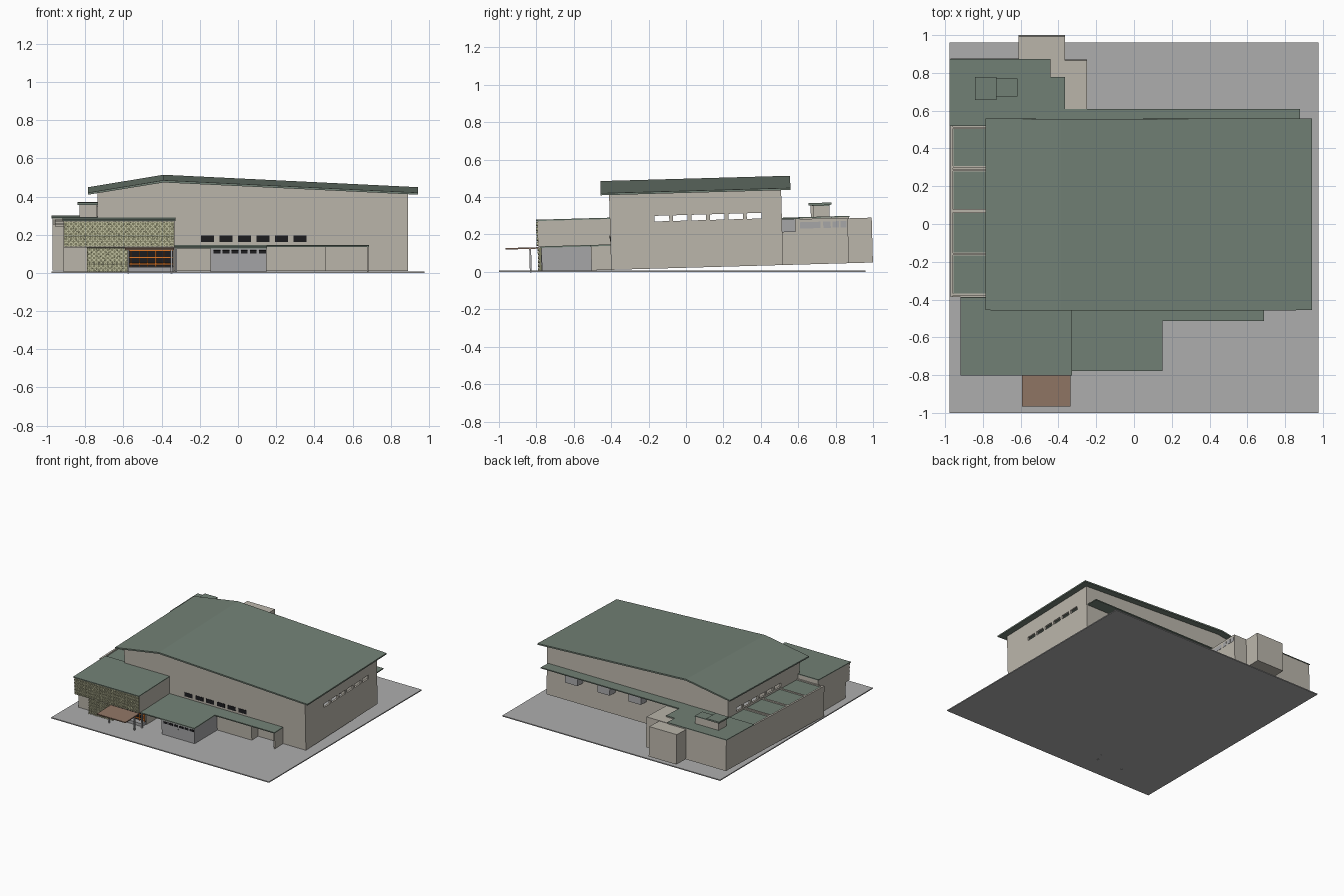
import bpy, bmesh, math
from mathutils import Matrix

if "Cube" in bpy.data.objects:
    bpy.data.objects.remove(bpy.data.objects["Cube"])

# The whole building leans very slightly about x, rising to the rear of the flat site
PIVOT = (0, -0.79, 0.005)
TILT = (Matrix.Translation(PIVOT) @ Matrix.Rotation(0.028, 4, 'X')
        @ Matrix.Translation([-c for c in PIVOT]))


def mat(name, r, g, b):
    m = bpy.data.materials.new(name)
    m.diffuse_color = (r, g, b, 1)
    m.use_nodes = True
    m.node_tree.nodes["Principled BSDF"].inputs["Base Color"].default_value = m.diffuse_color
    return m


BEIGE = mat("beige_wall", 0.50, 0.47, 0.41)
GREEN = mat("green_roof", 0.17, 0.22, 0.18)
DARK = mat("dark_glass", 0.012, 0.012, 0.014)
PALE = mat("pale_screen", 0.55, 0.55, 0.36)
OLIVE = mat("screen_recess", 0.22, 0.22, 0.13)
BROWN = mat("brown_canopy", 0.28, 0.18, 0.13)
ORANGE = mat("orange_frame", 0.75, 0.19, 0.02)
GREY = mat("metal_grey", 0.38, 0.38, 0.39)
PAVE = mat("paving", 0.42, 0.42, 0.42)


def finish(name, bm, material, tilt=True):
    bmesh.ops.recalc_face_normals(bm, faces=bm.faces)
    if tilt:
        bm.transform(TILT)
    me = bpy.data.meshes.new(name)
    bm.to_mesh(me)
    bm.free()
    me.materials.append(material)
    ob = bpy.data.objects.new(name, me)
    bpy.context.collection.objects.link(ob)
    return ob


def boxes(name, spans, material, tilt=True):
    """One object from a list of (x0, x1, y0, y1, z0, z1) spans."""
    bm = bmesh.new()
    for x0, x1, y0, y1, z0, z1 in spans:
        m = (Matrix.Translation(((x0 + x1) / 2, (y0 + y1) / 2, (z0 + z1) / 2))
             @ Matrix.Diagonal((x1 - x0, y1 - y0, z1 - z0, 1)))
        bmesh.ops.create_cube(bm, size=1, matrix=m)
    return finish(name, bm, material, tilt)


def prism(name, profile, spans, material):
    """Extrude an xz profile along each y span."""
    bm = bmesh.new()
    for y0, y1 in spans:
        f = bm.faces.new([bm.verts.new((x, y0, z)) for x, z in profile])
        r = bmesh.ops.extrude_face_region(bm, geom=[f])
        vs = [v for v in r["geom"] if isinstance(v, bmesh.types.BMVert)]
        bmesh.ops.translate(bm, verts=vs, vec=(0, y1 - y0, 0))
    return finish(name, bm, material)


def ring_screen(name, x0, x1, z0, z1, cols, rows, y, depth):
    """Grid of short open tubes."""
    bm = bmesh.new()
    dx, dz, n = (x1 - x0) / cols, (z1 - z0) / rows, 10
    for i in range(cols):
        for j in range(rows):
            cx, cz = x0 + dx * (i + .5), z0 + dz * (j + .5)
            loops = []
            for k, yy in ((.49, y), (.49, y - depth), (.30, y - depth), (.30, y)):
                loops.append([bm.verts.new((cx + k * dx * math.cos(2 * math.pi * t / n), yy,
                                            cz + k * dz * math.sin(2 * math.pi * t / n)))
                              for t in range(n)])
            for a in range(4):
                p, q = loops[a], loops[(a + 1) % 4]
                for t in range(n):
                    u = (t + 1) % n
                    bm.faces.new((p[t], p[u], q[u], q[t]))
    return finish(name, bm, PALE)


# Site slab
boxes("site_slab", [(-0.978, 0.978, -1.0, 0.96, 0, 0.008)], PAVE, tilt=False)

# Main hall: gabled end walls, side walls with clerestory openings, folded roof
prism("hall_gable_walls", [(-.735, 0), (.89, 0), (.89, .403), (-.39, .464), (-.735, .409)],
      [(-.40, -.385), (.505, .52)], BEIGE)
win_y = [-.16 + .0985 * i for i in range(6)]
WIN_W, SILL, HEAD = .078, .252, .282
for side, x0, x1, top in (("left", -.735, -.72, .409), ("right", .875, .89, .403)):
    ends = [-.385] + [y + WIN_W for y in win_y]
    starts = win_y + [.505]
    spans = [(x0, x1, -.385, .505, 0, SILL), (x0, x1, -.385, .505, HEAD, top)]
    spans += [(x0, x1, a, b, SILL, HEAD) for a, b in zip(ends, starts)]
    boxes(side + "_hall_wall", spans, BEIGE)
prism("hall_roof", [(-.785, .40), (-.39, .464), (.943, .40), (.943, .411), (-.39, .476), (-.785, .411)],
      [(-.445, .57)], GREEN)
boxes("front_hall_windows", [(-.195 + .097 * i, -.125 + .097 * i, -.403, -.395, .152, .184)
                             for i in range(6)], DARK)

# Left side aisle with four framed roof bays
boxes("side_aisle", [(-.972, -.735, -.38, .53, 0, .232)], BEIGE)
bays = [(-.36, -.16), (-.145, .065), (.085, .285), (.315, .51)]
boxes("aisle_roof_bays", [(-.955, -.735, a, b, .23, .236) for a, b in bays], GREEN)
frame = [(-.972, -.957, -.38, .53, .232, .244)]
for a, b in bays:
    frame += [(-.957, -.735, a - .012, a - .002, .232, .244), (-.957, -.735, b + .002, b + .010, .232, .244)]
boxes("aisle_roof_frames", frame, BEIGE)

# Rear annex, service block and tower
boxes("rear_annex", [(-.972, -.37, .53, .785, 0, .247), (-.972, -.447, .785, .878, 0, .247)], BEIGE)
boxes("rear_annex_roof", [(-.976, -.366, .526, .785, .247, .253),
                          (-.976, -.443, .785, .882, .247, .253)], GREEN)
boxes("service_block", [(-.447, -.25, .785, .872, 0, .243), (-.37, -.25, .52, .785, 0, .243)], BEIGE)
boxes("service_windows", [(-.25, -.248, a, b, .192, .226) for a, b in
                          ((.615, .725), (.74, .78), (.79, .825), (.832, .865))], GREY)
boxes("rear_tower", [(-.612, -.365, .872, 1.0, 0, .24)], BEIGE)
boxes("roof_unit", [(-.83, -.74, .675, .775, .253, .315), (-.74, -.62, .69, .775, .253, .31)], BEIGE)
boxes("roof_unit_caps", [(-.842, -.728, .665, .788, .315, .327),
                         (-.728, -.618, .683, .78, .31, .316)], GREEN)

# Rear canopy with hanging vent housings
boxes("rear_canopy", [(-.37, .88, .52, .615, .243, .251)], GREEN)
boxes("rear_vents", [(x - .055, x + .055, .52, .592, .175, .243) for x in (.05, .33, .62)], GREY)

# Front foyer: upper volume over a recessed base
boxes("foyer_upper", [(-.915, -.332, -.785, -.38, .133, .272)], BEIGE)
boxes("foyer_roof", [(-.919, -.328, -.795, -.38, .272, .279)], GREEN)
boxes("foyer_base", [(-.915, -.57, -.74, -.38, 0, .133), (-.57, -.332, -.70, -.38, 0, .133)], BEIGE)
boxes("screen_backing", [(-.912, -.335, -.788, -.784, .137, .27),
                         (-.79, -.575, -.783, -.74, .003, .131)], OLIVE)
ring_screen("upper_ring_screen", -.912, -.335, .137, .27, 23, 5, -.788, .007)
ring_screen("lower_ring_screen", -.79, -.575, .003, .131, 9, 6, -.783, .007)

# Entrance glazing and frames
boxes("entrance_glass", [(-.57, -.338, -.704, -.70, 0, .125)], DARK)
bars = [(x - .003, x + .003, -.712, -.702, 0, .122) for x in [-.56 + .043 * i for i in range(6)]]
bars += [(-.568, -.34, -.711, -.703, z - .003, z + .003) for z in (.045, .078, .115)]
boxes("entrance_frames", bars, ORANGE)
boxes("entrance_steps", [(-.57, -.338, -.75, -.70, 0, .03)], GREY)

# Entrance canopy on slim posts
boxes("entrance_canopy", [(-.592, -.335, -.962, -.785, .124, .132)], BROWN)
boxes("canopy_posts", [(x - .005, x + .005, y - .005, y + .005, -.002, .126)
                       for x, y in ((-.575, -.83), (-.348, -.83), (-.325, -.765))], GREY)

# Front covered walk, booth and side store
boxes("front_canopy", [(-.332, .152, -.775, -.40, .128, .136),
                       (.152, .687, -.51, -.40, .128, .136)], GREEN)
boxes("booth", [(-.145, .15, -.77, -.40, 0, .128)], GREY)
boxes("booth_windows", [(-.128 + .0475 * i, -.092 + .0475 * i, -.773, -.768, .102, .118)
                        for i in range(6)], DARK)
boxes("booth_door_post", [(.002, .006, -.773, -.768, .005, .09)], GREY)
boxes("side_store", [(.15, .46, -.48, -.40, 0, .128)], BEIGE)
boxes("canopy_end_wall", [(.675, .685, -.505, -.40, 0, .128)], BEIGE)
